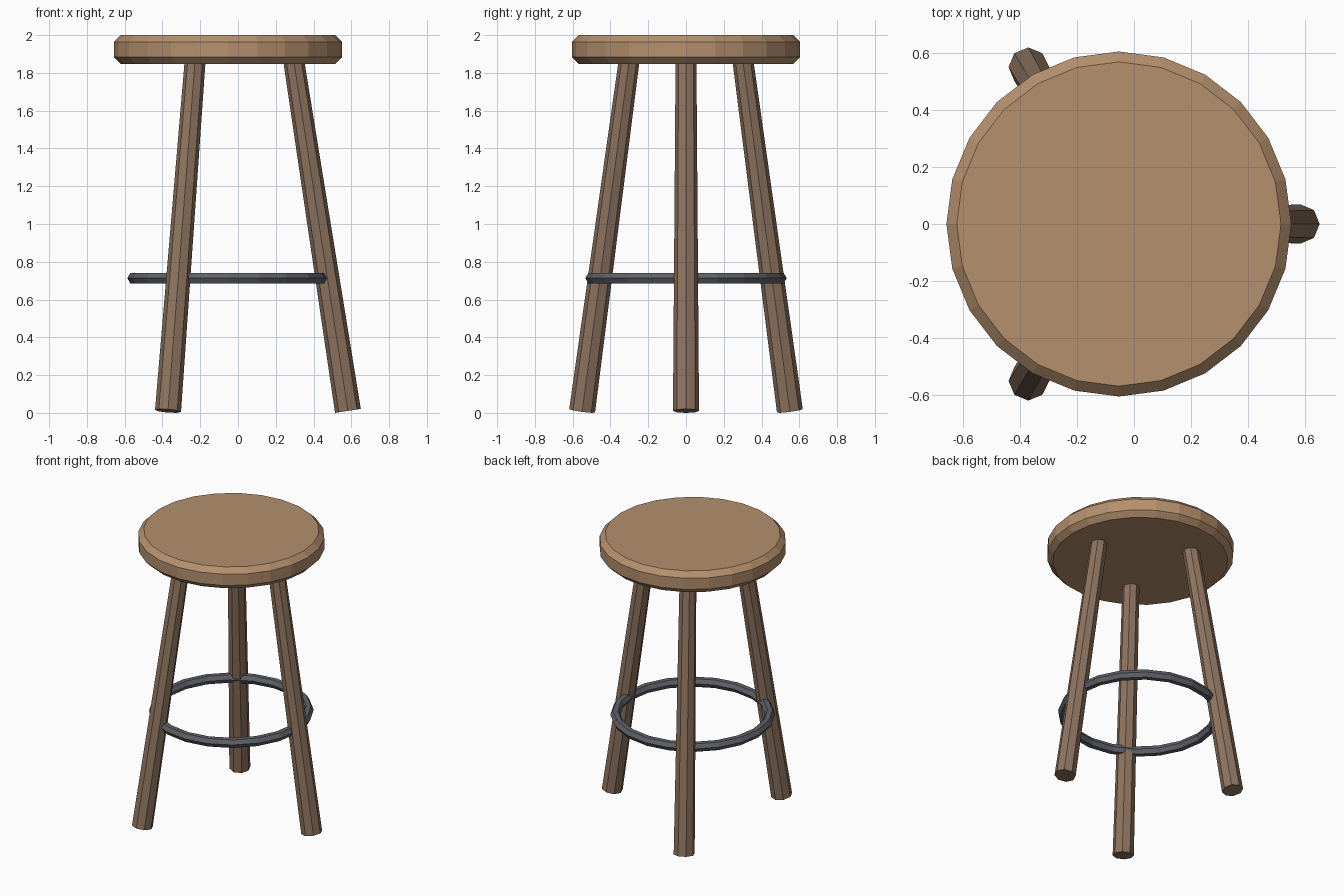
import bpy, bmesh, math
from mathutils import Vector, Matrix

if "Cube" in bpy.data.objects:
    bpy.data.objects.remove(bpy.data.objects["Cube"])

CX = -0.053  # common axis of seat, ring and leg layout


def material(name, color):
    m = bpy.data.materials.new(name)
    m.diffuse_color = (*color, 1)
    m.use_nodes = True
    m.node_tree.nodes["Principled BSDF"].inputs["Base Color"].default_value = m.diffuse_color
    return m


def add_object(name, bm, mat):
    bmesh.ops.recalc_face_normals(bm, faces=bm.faces)
    me = bpy.data.meshes.new(name)
    bm.to_mesh(me)
    bm.free()
    me.materials.append(mat)
    ob = bpy.data.objects.new(name, me)
    bpy.context.collection.objects.link(ob)
    return ob


seat_wood = material("seat_wood", (0.46, 0.28, 0.155))
leg_wood = material("leg_wood", (0.27, 0.175, 0.115))
metal = material("ring_metal", (0.12, 0.125, 0.145))

# Seat: 24-sided disc with chamfered rims
bm = bmesh.new()
bmesh.ops.create_cone(bm, cap_ends=True, segments=24, radius1=0.604,
                      radius2=0.604, depth=0.152)
rims = [e for e in bm.edges if abs(e.verts[0].co.z - e.verts[1].co.z) < 1e-5]
bmesh.ops.bevel(bm, geom=rims, offset=0.036, segments=1, affect='EDGES')
seat = add_object("seat", bm, seat_wood)
seat.location = (CX, 0, 1.924)

# Legs: tapered octagonal rods splayed outward, tops sunk into the seat
for name, deg in (("right_leg", 0), ("back_left_leg", 120), ("front_left_leg", 240)):
    out = Vector((math.cos(math.radians(deg)), math.sin(math.radians(deg)), 0))
    foot = Vector((CX, 0, 0.0105)) + out * 0.635
    top = Vector((CX, 0, 1.89)) + out * 0.344
    axis = top - foot
    bm = bmesh.new()
    bmesh.ops.create_cone(bm, cap_ends=True, segments=8, radius1=0.069,
                          radius2=0.055, depth=axis.length)
    leg = add_object(name, bm, leg_wood)
    leg.rotation_mode = 'QUATERNION'
    leg.rotation_quaternion = Vector((0, 0, 1)).rotation_difference(axis)
    leg.location = (foot + top) / 2

# Foot ring: low-poly torus linking the legs
bpy.ops.mesh.primitive_torus_add(major_segments=20, minor_segments=6,
                                 major_radius=0.5, minor_radius=0.033,
                                 location=(CX, 0, 0.713))
ring = bpy.context.object
ring.name = "foot_ring"
ring.data.materials.append(metal)
for p in ring.data.polygons:
    p.use_smooth = False
